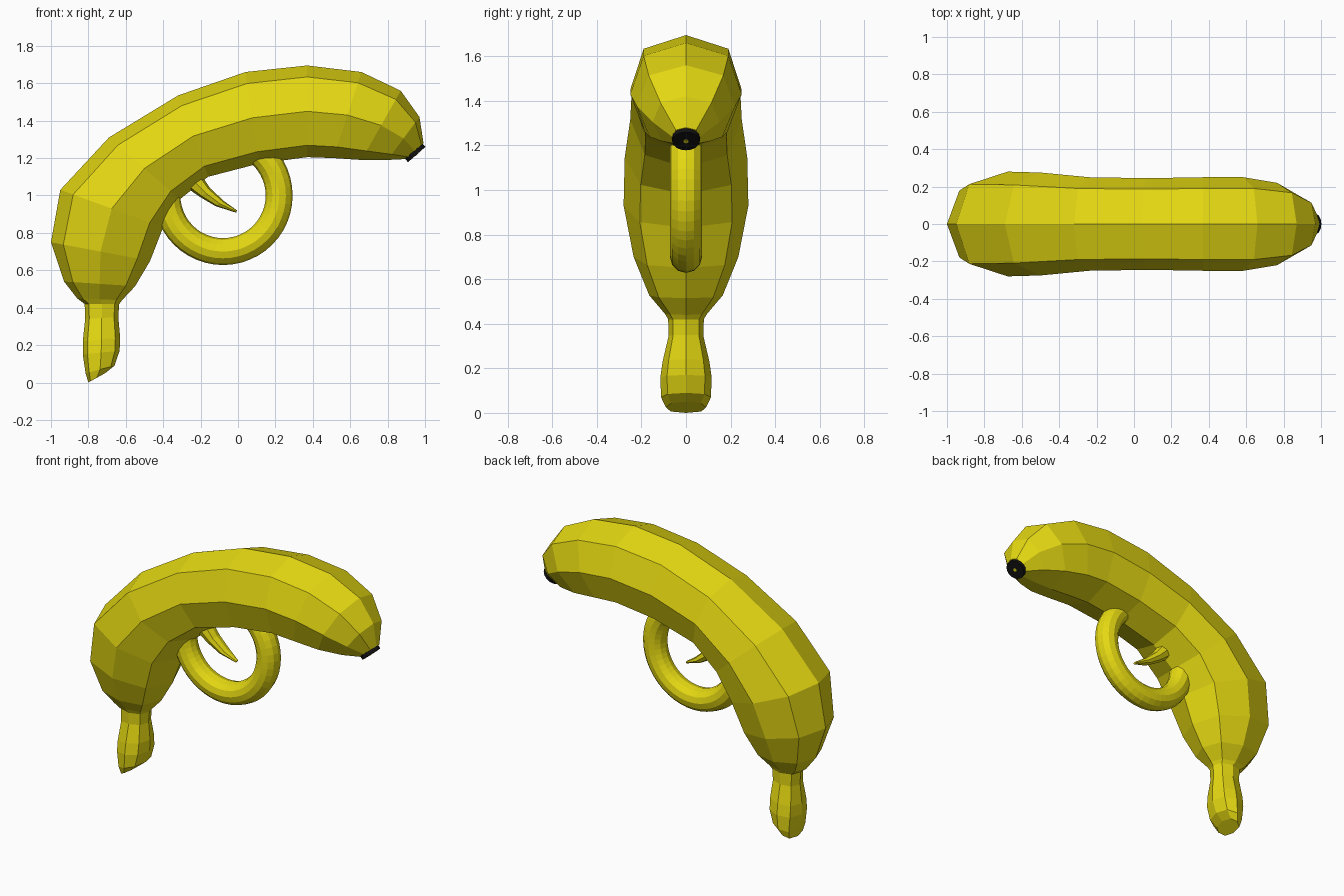
import bpy, bmesh, math
from mathutils import Vector

if "Cube" in bpy.data.objects:
    bpy.data.objects.remove(bpy.data.objects["Cube"])


def material(name, rgb):
    m = bpy.data.materials.new(name)
    m.diffuse_color = (*rgb, 1)
    m.use_nodes = True
    m.node_tree.nodes["Principled BSDF"].inputs["Base Color"].default_value = m.diffuse_color
    return m


YELLOW = material("banana_yellow", (0.78, 0.69, 0.006))
BLACK = material("tip_black", (0.006, 0.006, 0.006))

# Octagon section: (fraction from outer ridge to inner ridge, fraction of half width)
SECTION = [(0, 0), (0.125, 0.76), (0.5, 1), (0.87, 0.74),
           (1, 0), (0.87, -0.74), (0.5, -1), (0.125, -0.76)]


def loft(name, rings, mat):
    """Skin octagon rings given as (outer x, outer z, inner x, inner z, half width)."""
    bm = bmesh.new()
    loops = []
    for ox, oz, ix, iz, w in rings:
        loops.append([bm.verts.new((ox + (ix - ox) * f, w * s, oz + (iz - oz) * f))
                      for f, s in SECTION])
    for a, b in zip(loops, loops[1:]):
        for i in range(8):
            j = (i + 1) % 8
            bm.faces.new((a[i], a[j], b[j], b[i]))
    bm.faces.new(loops[0])
    bm.faces.new(loops[-1])
    bmesh.ops.recalc_face_normals(bm, faces=bm.faces)
    me = bpy.data.meshes.new(name)
    bm.to_mesh(me)
    bm.free()
    me.materials.append(mat)
    ob = bpy.data.objects.new(name, me)
    bpy.context.collection.objects.link(ob)
    return ob


# Curved body, stem (handle) at the bottom left, narrow end at the right
loft("banana_body", [
    (-0.80, 0.00, -0.71, 0.05, 0.09),
    (-0.815, 0.05, -0.66, 0.09, 0.112),
    (-0.83, 0.15, -0.633, 0.17, 0.115),
    (-0.83, 0.22, -0.63, 0.24, 0.105),
    (-0.817, 0.34, -0.64, 0.35, 0.078),
    (-0.82, 0.42, -0.635, 0.42, 0.08),
    (-0.86, 0.45, -0.62, 0.44, 0.095),
    (-0.93, 0.54, -0.55, 0.515, 0.165),
    (-1.00, 0.75, -0.47, 0.65, 0.235),
    (-0.95, 1.03, -0.40, 0.83, 0.28),
    (-0.69, 1.31, -0.31, 0.98, 0.275),
    (-0.32, 1.535, -0.16, 1.10, 0.25),
    (0.04, 1.66, 0.11, 1.17, 0.245),
    (0.37, 1.695, 0.37, 1.205, 0.25),
    (0.66, 1.66, 0.51, 1.20, 0.25),
    (0.87, 1.56, 0.66, 1.19, 0.22),
    (0.97, 1.42, 0.80, 1.19, 0.15),
    (0.992, 1.28, 0.90, 1.195, 0.06),
], YELLOW)

# Small curved trigger
loft("trigger", [
    (-0.24, 1.18, -0.33, 1.12, 0.05),
    (-0.19, 1.10, -0.265, 1.035, 0.05),
    (-0.15, 1.04, -0.20, 0.99, 0.045),
    (-0.075, 0.97, -0.12, 0.943, 0.035),
    (-0.005, 0.92, -0.01, 0.908, 0.012),
], YELLOW)

# Round trigger guard
bpy.ops.mesh.primitive_torus_add(
    location=(-0.08, 0, 1.0), rotation=(math.pi / 2, 0, 0),
    major_radius=0.30, minor_radius=0.072, major_segments=48, minor_segments=12)
guard = bpy.context.object
guard.name = "trigger_guard"
guard.data.materials.append(YELLOW)

# Black tip cap with a small yellow centre
axis = Vector((0.66, 0, -0.75)).normalized()
turn = axis.to_track_quat('Z', 'Y').to_euler()
centre = Vector((0.945, 0, 1.231))
for name, radius, depth, mat in (("tip_cap", 0.062, 0.032, BLACK),
                                 ("tip_centre", 0.012, 0.036, YELLOW)):
    bpy.ops.mesh.primitive_cylinder_add(vertices=16, radius=radius, depth=depth,
                                        location=centre, rotation=turn)
    bpy.context.object.name = name
    bpy.context.object.data.materials.append(mat)
